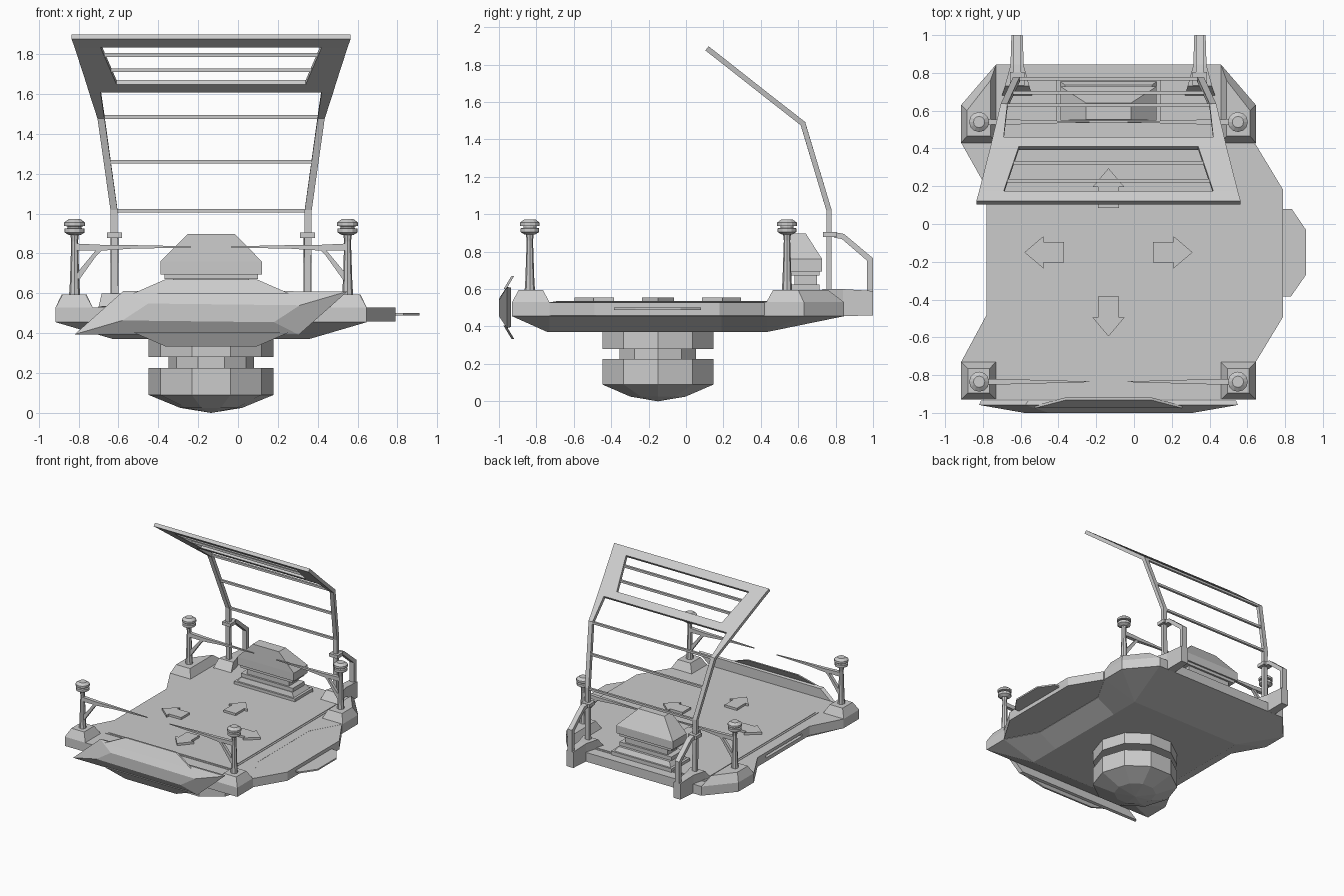
import bpy, bmesh, math

if "Cube" in bpy.data.objects:
    bpy.data.objects.remove(bpy.data.objects["Cube"])

CX, CY = -0.135, -0.15   # platform centre line and thruster centre
SIDES = ((-1, "left"), (1, "right"))


def mesh_object(name, verts, faces):
    bm = bmesh.new()
    vs = [bm.verts.new(v) for v in verts]
    for f in faces:
        bm.faces.new([vs[i] for i in f])
    bmesh.ops.remove_doubles(bm, verts=bm.verts, dist=1e-5)
    bmesh.ops.recalc_face_normals(bm, faces=bm.faces)
    me = bpy.data.meshes.new(name)
    bm.to_mesh(me)
    bm.free()
    ob = bpy.data.objects.new(name, me)
    bpy.context.collection.objects.link(ob)
    return ob


def loft(name, loops):
    """Skin a closed solid through loops with equal point counts."""
    n = len(loops[0])
    verts = [p for lp in loops for p in lp]
    faces = [list(range(n)), list(range(len(verts) - n, len(verts)))]
    for k in range(len(loops) - 1):
        for i in range(n):
            j = (i + 1) % n
            faces.append([k*n + i, k*n + j, k*n + n + j, k*n + n + i])
    return mesh_object(name, verts, faces)


def flat(pts, z):
    return [(x, y, z) for x, y in pts]


def rect(x0, x1, y0, y1):
    return [(x0, y0), (x1, y0), (x1, y1), (x0, y1)]


def prism(name, pts, z0, z1):
    return loft(name, [flat(pts, z0), flat(pts, z1)])


def lathe(name, x, y, profile, n):
    return loft(name, [[(x + r*math.cos(2*math.pi*i/n), y + r*math.sin(2*math.pi*i/n), z)
                        for i in range(n)] for r, z in profile])


# Hull: notched deck with a chamfered underside
half = [(.78, -.93), (.78, -.73), (.645, -.48), (.645, .19), (.78, .43), (.78, .63), (.595, .845)]
outline = [(CX + h, y) for h, y in half] + [(CX - h, y) for h, y in reversed(half)]
keel = [(min(max(x, CX - .49), CX + .49), min(max(y, -.74), .43)) for x, y in outline]
hull = loft("hull", [flat(keel, .37), flat(outline, .455), flat(outline, .53)])

# Slot on the left side
cutter = prism("slot_cutter", rect(-.85, -.70, -.385, .08), .485, .505)
cutter.hide_render = True
cutter.hide_viewport = True
cut = hull.modifiers.new("slot", 'BOOLEAN')
cut.object = cutter
cut.operation = 'DIFFERENCE'
cut.solver = 'EXACT'

# Right side extension and connector tongue
prism("side_extension", [(.45, -.73), (.645, -.73), (.79, -.49), (.79, .18), (.645, .42), (.45, .42)], .458, .529)
prism("side_tongue", [(.76, -.385), (.83, -.385), (.91, -.27), (.91, -.03), (.835, .08), (.76, .08)], .489, .501)

# Floor panel and border
prism("floor_border", rect(CX - .565, CX + .565, -.71, .76), .52, .533)
prism("floor_panel", rect(CX - .55, CX + .55, -.695, .745), .52, .537)

# Four direction arrows
for k, name in enumerate(("east", "north", "west", "south")):
    a = k*math.pi/2
    c, s = math.cos(a), math.sin(a)
    shape = [(.235, -.055), (.345, -.055), (.345, -.085), (.445, 0),
             (.345, .085), (.345, .055), (.235, .055)]
    pts = [(CX + c*u - s*v, CY + s*u + c*v) for u, v in shape]
    prism("arrow_" + name, pts, .53, .555)

# Thruster under the hull
lathe("thruster", CX, CY, [(0, 0), (.155, .025), (.313, .09), (.313, .225), (.215, .225),
                           (.215, .28), (.313, .28), (.313, .375)], 10)

# Corner bases, posts, lamps and barrier arms
for s, side in SIDES:
    def X(h):
        return CX + s*h
    loft("front_base_" + side, [
        flat([(X(h), y) for h, y in rect(.595, .78, -.93, -.73)], .53),
        flat([(X(h), y) for h, y in rect(.63, .745, -.895, -.765)], .595)])
    loft("rear_base_" + side, [
        flat([(X(h), y) for h, y in ((.595, .43), (.78, .43), (.78, .63), (.595, .845))], .53),
        flat([(X(h), y) for h, y in ((.625, .465), (.75, .465), (.75, .60), (.625, .76))], .595)])
    for y, end in ((-.835, "front"), (.54, "rear")):
        tag = end + "_" + side
        lathe("post_" + tag, X(.685), y, [(.028, .59), (.024, .65), (.017, .86), (.022, .9)], 8)
        lathe("lamp_" + tag, X(.685), y, [(.03, .893), (.05, .905), (.05, .925), (.035, .927), (.035, .936),
                                          (.053, .938), (.053, .955), (.03, .972)], 12)

        def section(h, w, z0, z1):
            return [(X(h), y - w, z0), (X(h), y + w, z0), (X(h), y + w, z1), (X(h), y - w, z1)]
        loft("arm_" + tag, [section(.685, .015, .815, .85), section(.54, .014, .815, .843),
                            section(.40, .01, .824, .842), section(.10, .002, .830, .836)])
        loft("brace_" + tag, [section(.675, .012, .65, .70), section(.575, .012, .79, .82),
                              section(.55, .012, .815, .83)])

# Rear console: stepped plinth, neck and faceted housing
def box_at(hx, y0, y1):
    return rect(CX - hx, CX + hx, y0, y1)


prism("console_plinth", box_at(.275, .535, .77), .52, .56)
loft("console_step", [flat(box_at(.255, .55, .755), .56), flat(box_at(.23, .56, .735), .595)])
prism("console_plate", box_at(.235, .565, .715), .595, .625)
prism("console_neck", box_at(.19, .58, .70), .62, .68)
prism("console_collar", box_at(.235, .56, .715), .672, .695)
loft("console_housing", [flat(box_at(.255, .548, .728), .695), flat(box_at(.255, .548, .728), .76),
                         flat(box_at(.118, .552, .64), .898)])

# Front bumper: slanted shell with half-turn symmetry about its centre
BZ = .502


def half_turn(pts):
    return pts + [(2*CX - x, y, 2*BZ - z) for x, y, z in pts]


loft("front_bumper", [half_turn([(.29, -.935, .40), (.54, -.935, .607)]),
                      half_turn([(.305, -.958, .392), (.55, -.958, .61)]),
                      half_turn([(.18, -1.0, .455), (.31, -1.0, .54)])])
for sgn, name in ((1, "upper"), (-1, "lower")):
    tab = [(-.39, .60), (.39, .60), (.23, .67), (-.12, .67), (-.23, .67)]
    def place(off):
        return [(CX + u, -.975 + off + (z - .60)*.6, BZ + sgn*(z - BZ)) for u, z in tab]
    loft("bumper_tab_" + name, [place(0), place(.014)])

# Canopy: posts, bent rails and windowed roof as one sheet, then thickened
rows = [(.765, .54, .50, .465), (.765, 1.02, .505, .47), (.625, 1.485, .57, .535), (.452, 1.62, .613, .555),
        (.401, 1.66, .625, .475), (.166, 1.845, .685, .555), (.112, 1.887, .70, .57)]
verts, faces = [], []
for y, z, o, i in rows:
    verts += [(CX + h, y, z) for h in (-o, -i, i, o)]
for r in range(len(rows) - 1):
    for c in ((0, 1, 2) if r in (3, 5) else (0, 2)):
        b = r*4 + c
        faces.append([b, b + 1, b + 5, b + 4])
canopy = mesh_object("canopy_frame", verts, faces)
thick = canopy.modifiers.new("thickness", 'SOLIDIFY')
thick.thickness = .028
thick.offset = 0
thick.use_even_offset = True


def cross_bar(name, hx, y, z, r=.009):
    loft(name, [[(CX + e*hx, y + a*r, z + b*r) for a, b in ((-1, -1), (1, -1), (1, 1), (-1, 1))]
                for e in (-1, 1)])


for k, (hx, y, z) in enumerate(((.48, .768, 1.015), (.51, .695, 1.26), (.545, .628, 1.485),
                                (.515, .325, 1.72), (.54, .228, 1.796))):
    cross_bar("canopy_bar_%d" % (k + 1), hx, y, z)

# Canopy collars, hooked rear brackets and feet
for s, side in SIDES:
    x = CX + s*.484
    prism("canopy_collar_" + side, rect(x - .038, x + .038, .732, .805), .878, .905)
    hook = [(.79, .905), (.845, .895), (1.0, .765), (1.0, .46), (.968, .58), (.968, .752), (.833, .868), (.79, .875)]
    loft("rear_bracket_" + side, [[(x + e*.02, y, z) for y, z in hook] for e in (-1, 1)])
    loft("bracket_foot_" + side, [
        [(x - w, y, z0), (x + w, y, z0), (x + w, y, z1), (x - w, y, z1)]
        for y, w, z0, z1 in ((.68, .08, .52, .535), (.73, .065, .52, .60), (.84, .035, .455, .60),
                             (1.0, .03, .46, .59))])
